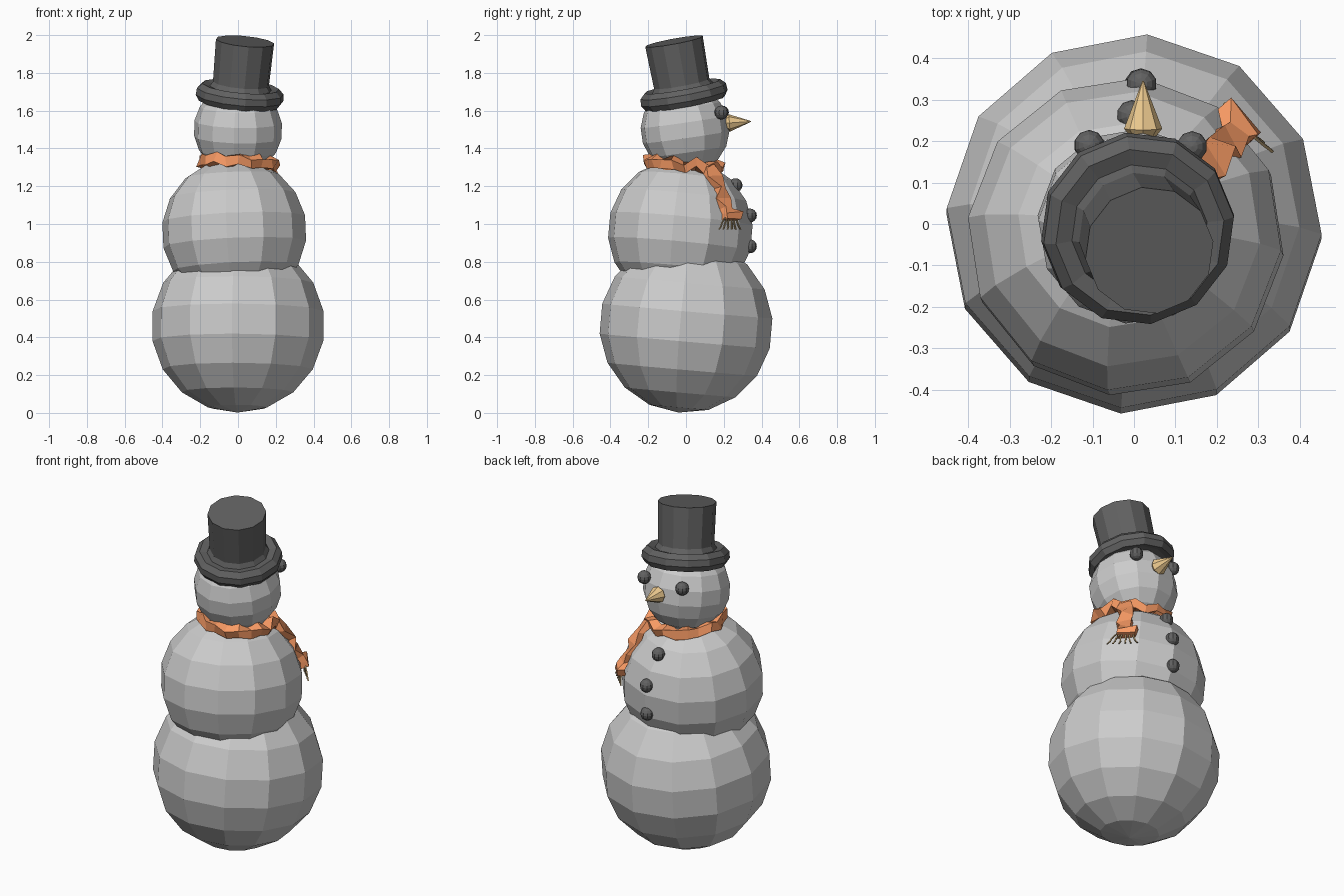
import bpy, bmesh, math, random
from mathutils import Vector, Matrix

if "Cube" in bpy.data.objects:
    bpy.data.objects.remove(bpy.data.objects["Cube"])

random.seed(4)
rad = math.radians


def mat(name, rgb):
    m = bpy.data.materials.new(name)
    m.diffuse_color = (*rgb, 1)
    m.use_nodes = True
    m.node_tree.nodes["Principled BSDF"].inputs["Base Color"].default_value = m.diffuse_color
    return m


BLACK = mat("black", (0.12, 0.12, 0.12))
ORANGE = mat("orange", (0.95, 0.33, 0.13))
CARROT = mat("carrot", (0.86, 0.6, 0.28))
TAN = mat("tan", (0.55, 0.4, 0.2))


def finish(name, bm, material=None, loc=(0, 0, 0), rot=(0, 0, 0)):
    bmesh.ops.recalc_face_normals(bm, faces=bm.faces[:])
    me = bpy.data.meshes.new(name)
    bm.to_mesh(me)
    bm.free()
    ob = bpy.data.objects.new(name, me)
    ob.location = loc
    ob.rotation_euler = [rad(a) for a in rot]
    if material:
        me.materials.append(material)
    bpy.context.collection.objects.link(ob)
    return ob


def ball(name, loc, r, rot=(0, 0, 0), material=None, seg=12, rings=9):
    bm = bmesh.new()
    bmesh.ops.create_uvsphere(bm, u_segments=seg, v_segments=rings, radius=r)
    return finish(name, bm, material, loc, rot)


def loft(name, rings, material, closed=False):
    """Skin a list of equally sized point rings."""
    bm = bmesh.new()
    vs = [[bm.verts.new(p) for p in ring] for ring in rings]
    n = len(vs[0])
    pairs = list(zip(vs, vs[1:])) + ([(vs[-1], vs[0])] if closed else [])
    for a, b in pairs:
        for i in range(n):
            j = (i + 1) % n
            bm.faces.new((a[i], a[j], b[j], b[i]))
    if not closed:
        bm.faces.new(vs[0])
        bm.faces.new(vs[-1])
    return finish(name, bm, material)


def lathe(name, profile, seg, material, loc, rot):
    rings = [[(r * math.cos(2 * math.pi * i / seg), r * math.sin(2 * math.pi * i / seg), z)
              for i in range(seg)] for r, z in profile]
    ob = loft(name, rings, material)
    ob.location = loc
    ob.rotation_euler = [rad(a) for a in rot]
    return ob


def box_ring(centre, u, v, hu, hv, twist, wobble):
    """Four-cornered cross-section in the plane of u and v, twisted and roughened."""
    pts = []
    for su, sv in ((-1, -1), (1, -1), (1, 1), (-1, 1)):
        a, b = su * hu, sv * hv
        p = (u * (a * math.cos(twist) - b * math.sin(twist))
             + v * (a * math.sin(twist) + b * math.cos(twist)))
        pts.append(centre + p + Vector([random.uniform(-wobble, wobble) for _ in range(3)]))
    return pts


# Snow balls
ball("bottom_ball", (0, 0, 0.46), 0.46, (-5, 0, -4))
ball("middle_ball", (-0.02, -0.03, 0.96), 0.386, (-5, -3, -6))
ball("head_ball", (0, -0.005, 1.50), 0.236, (8, 2, -5))

# Top hat, leaning backwards
lathe("top_hat", [(0.185, -0.04), (0.215, -0.048), (0.235, -0.018), (0.232, 0.018),
                  (0.205, 0.045), (0.165, 0.035), (0.15, 0.06), (0.156, 0.288)],
      12, BLACK, (0.01, -0.012, 1.685), (11, 4, 8))

# Coal eyes and buttons
for name, loc in (("left_eye", (-0.108, 0.19, 1.59)), ("right_eye", (0.14, 0.187, 1.59)),
                  ("top_button", (-0.005, 0.262, 1.205)),
                  ("middle_button", (0.018, 0.338, 1.045)),
                  ("bottom_button", (0.015, 0.338, 0.882))):
    ball(name, loc, 0.037, material=BLACK, seg=10, rings=8)

# Carrot nose pointing along +y
lathe("nose", [(0.022, 0.0), (0.046, 0.03), (0.002, 0.145)], 8, CARROT,
      (0.022, 0.2, 1.533), (-86, 0, 0))

# Crumpled scarf round the neck
up = Vector((0, 0, 1))
rings = []
N = 20
for i in range(N):
    a = 2 * math.pi * i / N
    out = Vector((math.cos(a), math.sin(a), 0))
    c = out * (0.183 + random.uniform(-0.008, 0.008)) + Vector((0.005, -0.008, 0))
    c.z = 1.318 - 0.1 * c.y - 0.05 * c.x + (0.01 if i % 2 else -0.01)
    rings.append(box_ring(c, out, up, 0.027, 0.026, random.uniform(-0.6, 0.6), 0.007))
loft("scarf_loop", rings, ORANGE, closed=True)

# Hanging scarf end, lying on the middle ball
out = Vector((0.7, 0.7, 0.15)).normalized()
side = Vector((-0.7, 0.7, 0))
path = [((0.15, 0.11, 1.31), 0.03, 0.0), ((0.18, 0.145, 1.25), 0.045, 0.3),
        ((0.205, 0.18, 1.19), 0.034, -0.3), ((0.222, 0.192, 1.13), 0.042, 0.35),
        ((0.245, 0.215, 1.085), 0.03, -0.2), ((0.252, 0.245, 1.06), 0.055, 0.2),
        ((0.258, 0.24, 1.025), 0.045, 0.1)]
loft("scarf_tail", [box_ring(Vector(p), side, out, w, 0.02, t, 0.006) for p, w, t in path], ORANGE)

# Fringe strands
for k in range(6):
    start = Vector((0.264, 0.236, 1.035)) + side * (k - 2.5) * 0.016
    drift = (k - 3) * 0.004
    rings = []
    for s in range(5):
        c = start + side * (drift * s + random.uniform(-0.004, 0.004)) + Vector((0.002 * s, 0, -0.016 * s))
        rings.append(box_ring(c, side, out, 0.0035, 0.0035, 0, 0))
    loft(f"fringe_strand_{k + 1}", rings, TAN)
